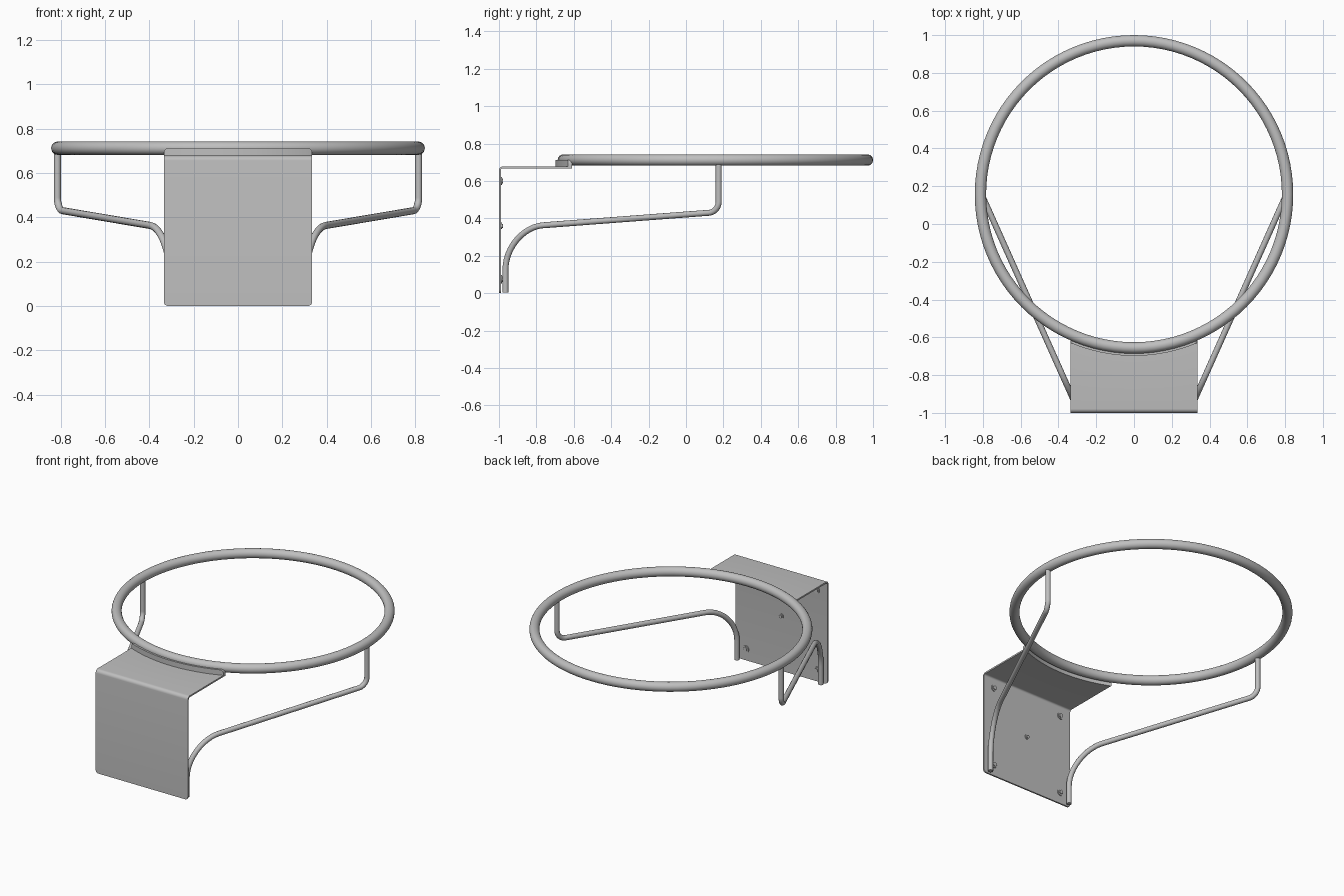
import bpy, bmesh, math
from mathutils import Vector

if "Cube" in bpy.data.objects:
    bpy.data.objects.remove(bpy.data.objects["Cube"])

RING_Y, RING_Z, RING_R, TUBE = 0.157, 0.712, 0.813, 0.03
HALF, TOP, THICK, BEND = 0.335, 0.678, 0.01, 0.022

steel = bpy.data.materials.new("grey_steel")
steel.use_nodes = True
grey = (0.52, 0.52, 0.52, 1)
steel.diffuse_color = grey
steel.node_tree.nodes["Principled BSDF"].inputs["Base Color"].default_value = grey


def finish(obj, name, angle=35):
    obj.name = name
    obj.data.materials.append(steel)
    bpy.ops.object.select_all(action="DESELECT")
    obj.select_set(True)
    bpy.context.view_layer.objects.active = obj
    bpy.ops.object.shade_smooth_by_angle(angle=math.radians(angle))
    return obj


def loft(name, loops):
    """Closed solid through a row of equal cross-sections."""
    bm = bmesh.new()
    rows = [[bm.verts.new(p) for p in loop] for loop in loops]
    for a, b in zip(rows, rows[1:]):
        for i in range(len(a)):
            j = (i + 1) % len(a)
            bm.faces.new((a[i], a[j], b[j], b[i]))
    bm.faces.new(rows[0])
    bm.faces.new(rows[-1])
    bmesh.ops.recalc_face_normals(bm, faces=bm.faces)
    mesh = bpy.data.meshes.new(name)
    bm.to_mesh(mesh)
    bm.free()
    obj = bpy.data.objects.new(name, mesh)
    bpy.context.collection.objects.link(obj)
    return finish(obj, name)


def columns(radius):
    """x positions across the bracket, dense in the rounded corners."""
    side = [HALF - radius * (1 - math.cos(a * math.pi / 12)) for a in range(7)]
    inner = HALF - radius
    mid = [-inner + 2 * inner * i / 20 for i in range(1, 20)]
    return [-x for x in side] + mid + side[::-1]


def corner(x, radius):
    """How far a rounded corner cuts in at x."""
    d = max(0, abs(x) - (HALF - radius))
    return radius - math.sqrt(max(0, radius ** 2 - d ** 2))


def arc_y(x, r):
    return RING_Y - math.sqrt(r * r - x * x)


# Rim
bpy.ops.mesh.primitive_torus_add(major_radius=RING_R, minor_radius=TUBE,
                                 major_segments=96, minor_segments=24,
                                 location=(0, RING_Y, RING_Z))
finish(bpy.context.object, "rim")


# Bent bracket sheet with a curved edge against the rim
def sheet_section(x):
    low, end = corner(x, 0.02), arc_y(x, RING_R + 0.025)
    loop = []
    for r in (BEND, BEND - THICK):
        inset = BEND - r
        path = [(x, -1 + inset, low)]
        for i in range(7):
            a = i * math.pi / 12
            path.append((x, -1 + BEND - r * math.cos(a), TOP - BEND + r * math.sin(a)))
        path.append((x, end, TOP - inset))
        loop += path if inset == 0 else path[::-1]
    return loop


loft("bracket", [sheet_section(x) for x in columns(0.02)])


# Upright lip that joins the bracket to the rim
def lip_section(x):
    high = 0.712 - corner(x, 0.02)
    near, far = arc_y(x, RING_R + 0.042), arc_y(x, RING_R + 0.024)
    return [(x, near, TOP - THICK), (x, near, high), (x, far, high), (x, far, TOP - THICK)]


loft("bracket_lip", [lip_section(x) for x in columns(0.02)])


# Support rods: straight runs with rounded bends
def rounded_path(points, reaches):
    out = [points[0]]
    for a, p, b, d in zip(points, points[1:], points[2:], reaches):
        start, end = p + (a - p).normalized() * d, p + (b - p).normalized() * d
        for i in range(13):
            t = i / 12
            w = (1 - t) ** 2, 1.3 * t * (1 - t), t * t
            out.append((start * w[0] + p * w[1] + end * w[2]) / sum(w))
    return out + [points[-1]]


for side, label in ((1, "left"), (-1, "right")):
    pts = rounded_path([Vector((side * 0.815, 0.175, 0.7)),
                        Vector((side * 0.815, 0.175, 0.434)),
                        Vector((side * 0.305, -0.965, 0.348)),
                        Vector((side * 0.305, -0.965, 0.003))], (0.055, 0.22))
    curve = bpy.data.curves.new(label + "_support_rod", "CURVE")
    curve.dimensions = "3D"
    curve.bevel_depth = 0.016
    curve.bevel_resolution = 4
    curve.use_fill_caps = True
    spline = curve.splines.new("POLY")
    spline.points.add(len(pts) - 1)
    for sp, p in zip(spline.points, pts):
        sp.co = (*p, 1)
    rod = bpy.data.objects.new(curve.name, curve)
    bpy.context.collection.objects.link(rod)
    bpy.ops.object.select_all(action="DESELECT")
    rod.select_set(True)
    bpy.context.view_layer.objects.active = rod
    bpy.ops.object.convert(target="MESH")
    finish(bpy.context.object, label + "_support_rod", 50)


# Fixings on the inner side of the bracket
def fixing(name, x, z, radius):
    for part, r, depth, sides in (("washer", radius, 0.006, 24),
                                  ("nut", radius * 0.65, 0.012, 6)):
        bpy.ops.mesh.primitive_cylinder_add(
            vertices=sides, radius=r, depth=depth,
            location=(x, -1 + THICK + depth / 2 - 0.001, z),
            rotation=(math.pi / 2, 0, 0))
        finish(bpy.context.object, name + "_" + part)


for x, label in ((0.257, "left"), (-0.257, "right")):
    fixing("upper_" + label, x, 0.6, 0.022)
    fixing("lower_" + label, x, 0.075, 0.022)
fixing("centre", 0, 0.36, 0.017)
